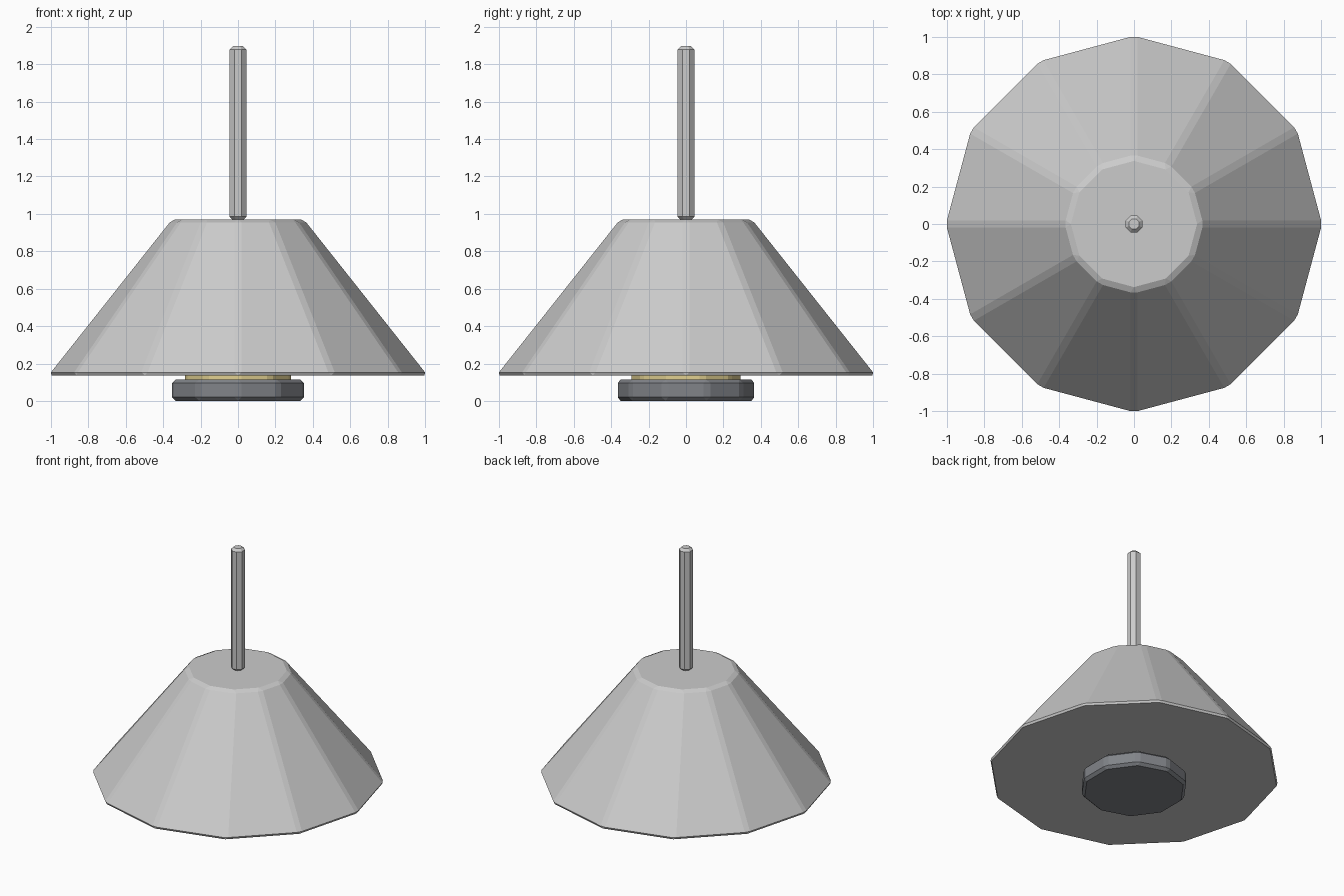
import bpy, math

if "Cube" in bpy.data.objects:
    bpy.data.objects.remove(bpy.data.objects["Cube"])


def material(name, color):
    m = bpy.data.materials.new(name)
    m.diffuse_color = (*color, 1)
    m.use_nodes = True
    m.node_tree.nodes["Principled BSDF"].inputs["Base Color"].default_value = m.diffuse_color
    return m


def frustum(name, sides, r_low, r_high, z0, z1, bevel, mat=None, turn=0.0, caps_only=False):
    """Flat-faced prism or cone section with chamfered edges."""
    bpy.ops.mesh.primitive_cone_add(vertices=sides, radius1=r_low, radius2=r_high,
                                    depth=z1 - z0, location=(0, 0, (z0 + z1) / 2),
                                    rotation=(0, 0, turn))
    ob = bpy.context.object
    ob.name = name
    mod = ob.modifiers.new("chamfer", 'BEVEL')
    mod.width = bevel
    mod.segments = 1
    mod.limit_method = 'ANGLE'
    mod.angle_limit = math.radians(50 if caps_only else 10)
    if mat:
        ob.data.materials.append(mat)
    return ob


dark = material("dark_grey", (0.22, 0.23, 0.25))
brass = material("brass", (0.75, 0.63, 0.28))

# Glass disc below the shade, and the brass collar holding it
frustum("lamp_disc", 10, 0.371, 0.371, 0.0, 0.115, 0.02, dark)
frustum("brass_collar", 10, 0.297, 0.297, 0.09, 0.16, 0.02, brass)

# Wide twelve-sided shade
frustum("lamp_shade", 12, 1.018, 0.358, 0.137, 0.97, 0.02)

# Hanging rod: octagon with flats facing the axes
r = 0.045 / math.cos(math.pi / 8)
frustum("hanging_rod", 8, r, r, 0.967, 1.897, 0.018, turn=math.pi / 8, caps_only=True)
